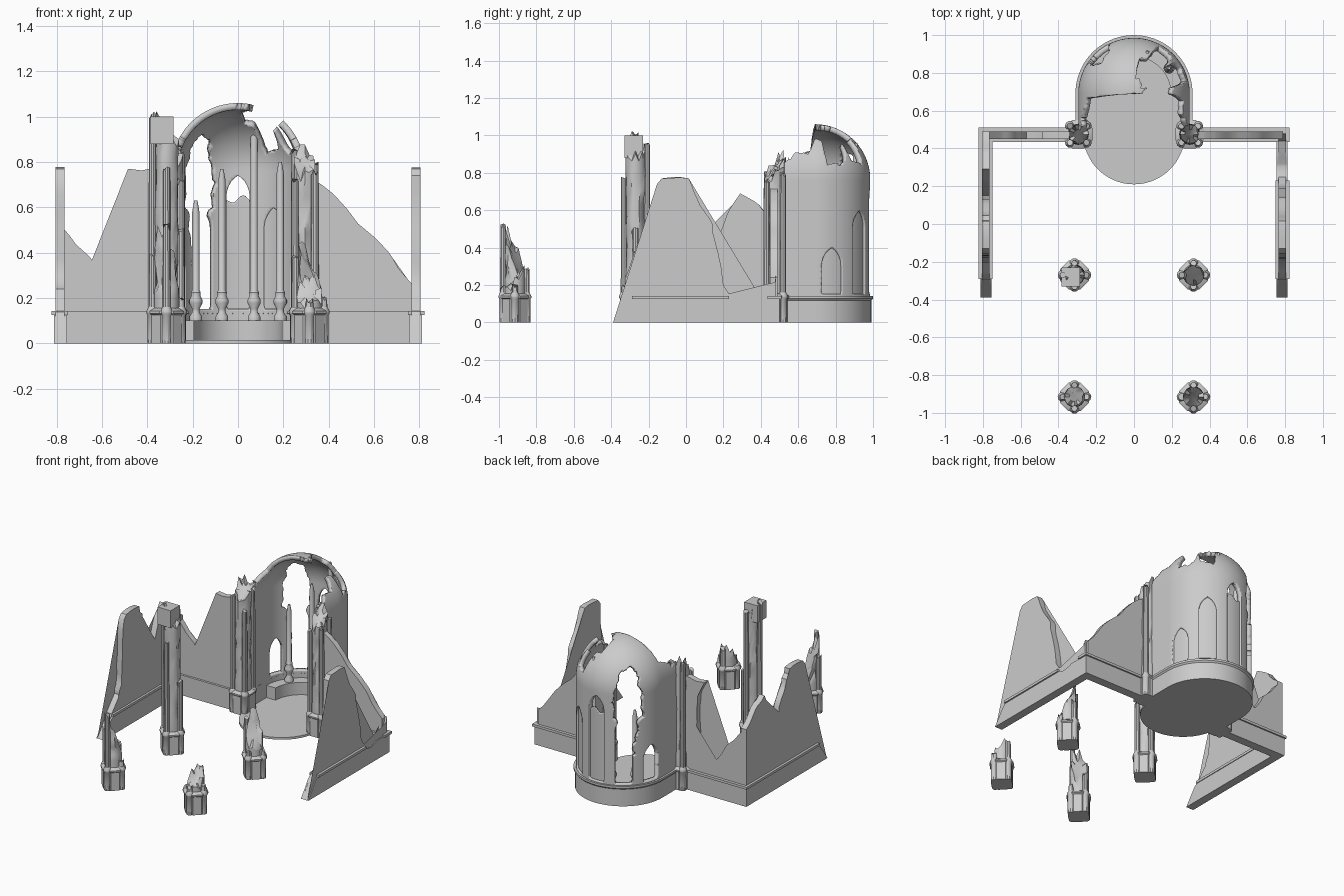
import bpy, bmesh, random
from math import pi, sin, cos, hypot, radians, degrees
from mathutils import Vector, noise

if "Cube" in bpy.data.objects:
    bpy.data.objects.remove(bpy.data.objects["Cube"])

random.seed(4)
R, CY, SPRING = 0.28, 0.69, 0.765       # apse radius, centre y, dome spring height
HALF = R * pi / 2
L = HALF + 0.2


def finish(bm, name, recalc=True):
    if recalc:
        bmesh.ops.recalc_face_normals(bm, faces=bm.faces)
    me = bpy.data.meshes.new(name)
    bm.to_mesh(me)
    bm.free()
    ob = bpy.data.objects.new(name, me)
    bpy.context.collection.objects.link(ob)
    return ob


def loft(bm, rings):
    """Closed solid through rings of points."""
    vs = [[bm.verts.new(p) for p in ring] for ring in rings]
    n = len(vs[0])
    for a, b in zip(vs, vs[1:]):
        for i in range(n):
            bm.faces.new((a[i], a[(i + 1) % n], b[(i + 1) % n], b[i]))
    bm.faces.new(vs[0][::-1])
    bm.faces.new(vs[-1])


def circle(x, y, r, z, n, turn=0.0):
    return [(x + r * cos(2 * pi * i / n + turn), y + r * sin(2 * pi * i / n + turn), z) for i in range(n)]


def lathe(bm, x, y, prof, n=16, turn=0.0):
    loft(bm, [circle(x, y, r, z, n, turn) for r, z in prof])


def lerp_table(tab, u):
    for (a, p), (b, q) in zip(tab, tab[1:]):
        if u <= b:
            return p + (q - p) * max(0, u - a) / (b - a)
    return tab[-1][1]


# ---------- walls with broken tops ----------
def rough(pts):
    out = [pts[0]]
    for a, b in zip(pts, pts[1:]):
        d = hypot(b[0] - a[0], b[1] - a[1])
        if d > 0.06:
            for k in (1, 2):
                out.append(tuple(a[j] + (b[j] - a[j]) * k / 3 + random.uniform(-.008, .008) for j in (0, 1)))
        out.append(b)
    return out


def slab(name, pts, along_x, lo, hi):
    bm = bmesh.new()
    loft(bm, [[(u, d, z) if along_x else (d, u, z) for u, z in pts] for d in (lo, hi)])
    bmesh.ops.triangulate(bm, faces=[f for f in bm.faces if len(f.verts) > 4])
    return finish(bm, name)


def rect(a, b, z0, z1):
    return [(a, z0), (b, z0), (b, z1), (a, z1)]


FRONT = [(-.39, 0), (-.31, .11), (-.22, .22), (-.185, .3), (-.17, .5), (-.155, .74), (-.13, .77),
         (.015, .77), (.05, .67), (.13, .55), (.15, .45)]
RIGHT_TOP = rough(FRONT + [(.2, .2), (.25, .12), (.32, .11), (.44, .16), (.48, .25)])
LEFT_TOP = rough(FRONT[:-1] + [(.15, .38), (.22, .58), (.29, .69), (.39, .63), (.49, .53)])
BACK_R = rough([(.29, .76), (.36, .70), (.42, .66), (.5, .56), (.6, .47), (.68, .38), (.79, .24)])
BACK_L = rough([(-.29, .77), (-.485, .77), (-.455, .72), (-.43, .63), (-.425, .45), (-.44, .3), (-.48, .23),
                (-.57, .24), (-.62, .32), (-.68, .40), (-.79, .53)])

for side, top, back, end in ((1, RIGHT_TOP, BACK_R, .23), (-1, LEFT_TOP, BACK_L, .51)):
    tag = "right" if side > 0 else "left"
    x = lambda a: side * a
    slab(tag + "_side_wall", top + [(top[-1][0], 0)], False, x(.765), x(.805))
    slab(tag + "_side_base", [(u, min(z, .13)) for u, z in top] + [(.5, .13), (.5, 0)], False, x(.755), x(.812))
    slab(tag + "_side_ledge", rect(-.29, end, .125, .142), False, x(.75), x(.822))
    slab(tag + "_back_wall", back + [(back[-1][0], 0), (back[0][0], 0)], True, .45, .49)
    slab(tag + "_back_base", rect(x(.3), x(.812), 0, .13), True, .44, .5)
    slab(tag + "_back_ledge", rect(x(.3), x(.822), .125, .142), True, .435, .51)


# ---------- ruined clustered columns ----------
def column(name, cx, cy, core, lean, shafts, turn=0.0):
    """core=(low, high) broken top, lean=direction of the high side, shafts=height of each attached shaft."""
    bm = bmesh.new()
    lathe(bm, cx, cy, [(.072, 0), (.072, .125), (.082, .132), (.082, .142), (.06, .155)], 8, pi / 8 + turn)
    n, rings = 16, 12
    lo, hi = core
    tops = [lo + (hi - lo) * (.5 + .5 * cos(2 * pi * i / n - lean)) + random.uniform(-.03, .03) for i in range(n)]
    loops = []
    for k in range(rings + 1):
        ring = []
        for i, (px, py, _) in enumerate(circle(0, 0, 1, 0, n)):
            z = .1 + (max(tops[i], .15) - .1) * k / rings
            r = .056 - .014 * abs(noise.noise(Vector((px + cx * 9, py + cy * 9, z * 9)))) * (2 if z > .25 else 0)
            ring.append((cx + r * px, cy + r * py, z))
        loops.append(ring)
    mid = (cx, cy, (lo + hi) / 2)
    loops.append([tuple(a + (b - a) * .5 for a, b in zip(p, mid)) for p in loops[-1]])
    loft(bm, loops)
    for k, h in enumerate(shafts):
        a = k * pi / 2 + turn
        sx, sy = cx + .062 * cos(a), cy + .062 * sin(a)
        lathe(bm, sx, sy, [(.022, 0), (.022, .125), (.027, .132), (.027, .142), (.018, .16)], 10)
        if h > .17:
            top = [(p[0], p[1], h + random.uniform(-.025, .01)) for p in circle(sx, sy, .016, 0, 10)]
            loft(bm, [circle(sx, sy, .018, .15, 10), top])
    finish(bm, name)


column("front_left_column", -.315, -.915, (.2, .5), -2.1, (.2, .29, .4, .52))
column("front_right_column", .315, -.915, (.16, .29), 1.6, (.2, .28, .17, .2))
column("middle_left_column", -.315, -.27, (.88, 1.0), 3.4, (.5, .95, 1.01, .78))
column("middle_right_column", .315, -.27, (.18, .42), 2.4, (.2, .3, .38, .2))
column("arch_left_column", -.295, .475, (.78, .9), 2.0, (.84, .88, .8, .72), pi / 4)
column("arch_right_column", .295, .475, (.74, .86), 1.5, (.8, .85, .72, .76), pi / 4)
slab("middle_left_capital", rect(-.385, -.285, .88, 1.0), True, -.33, -.23)


# ---------- apse shell: a flat sheet is cut to shape, then wrapped ----------
def wrap(s, t, rad):
    phi = min(pi / 2, max(0, (t - SPRING) / R))
    r, z = rad * cos(phi), min(t, SPRING) + rad * sin(phi)
    if abs(s) < HALF:
        return Vector((r * sin(s / R), CY + r * cos(s / R), z))
    return Vector((r if s > 0 else -r, CY - (abs(s) - HALF), z))


def window(s, t, bay, top, w=.054):
    ds, spring = abs(s - radians(bay) * R), top - w * 1.73
    f = w - ds if t < spring else 2 * w - hypot(ds + w, t - spring)
    return min(f, t - .152)


BAYS = ((0, .74), (36, .6), (72, .4), (-36, .6), (-72, .4))
BREAK = [(-131, .83), (-112, .87), (-95, .91), (-88, 1.3), (3, 1.3), (8, 1.02), (22, .98), (27, .85), (45, .86),
         (50, .95), (54, .85), (76, .84), (80, .98), (90, 1.0), (97, .88), (112, .9), (131, .82)]


def shell_cut(s, t):
    a, p = degrees(s / R), wrap(s, t, R)
    rag = .03 * noise.noise(Vector((s * 14, t * 14, 1))) + .012 * noise.noise(Vector((s * 45, t * 45, 2)))
    f = t - lerp_table(BREAK, a) + rag
    if abs(s) < HALF:
        f = min(f, p.x - (.06 - .5 * (p.y - CY)) + rag)
    width = 19 if t > .6 else 14
    hole = .1 * (1 - hypot((a + 42) / width, (t - .65) / .3)) + rag
    return max([f, hole] + [window(s, t, *b) for b in BAYS])


def pane_cut(s, t):
    rag = .04 * noise.noise(Vector((s * 18, t * 18, 5)))
    inside = max(window(s, t, b, h, .06) for b, h in BAYS[:3])
    return max(-inside, t - .63 + rag if s < .08 else -1)


def sheet(name, cut, rad, thick, t1):
    bm = bmesh.new()
    nu, nv = 110, int((t1 - .13) / .012)
    grid = [[bm.verts.new((-L + 2 * L * i / nu, .13 + (t1 - .13) * j / nv, 0)) for i in range(nu + 1)]
            for j in range(nv + 1)]
    for a, b in zip(grid, grid[1:]):
        for i in range(nu):
            bm.faces.new((a[i], a[i + 1], b[i + 1], b[i]))
    bmesh.ops.triangulate(bm, faces=bm.faces)
    val = {v: cut(v.co.x, v.co.y) or 1e-6 for v in bm.verts}
    rim = set()
    for e in list(bm.edges):
        a, b = e.verts
        if val[a] * val[b] < 0:
            rim.add(bmesh.utils.edge_split(e, a, val[a] / (val[a] - val[b]))[1])
    for f in list(bm.faces):
        two = [v for v in f.verts if v in rim]
        if len(two) == 2:
            bmesh.utils.face_split(f, two[0], two[1])
    dead = [f for f in bm.faces if any(v not in rim and val[v] > 0 for v in f.verts)]
    bmesh.ops.delete(bm, geom=dead, context='FACES')
    for v in bm.verts:
        v.co = wrap(v.co.x, v.co.y, rad)
    bmesh.ops.remove_doubles(bm, verts=bm.verts, dist=.0015)
    ob = finish(bm, name, False)
    mod = ob.modifiers.new("thickness", 'SOLIDIFY')
    mod.thickness, mod.offset = thick, 0


sheet("apse_wall_and_half_dome", shell_cut, R, .03, SPRING + HALF)
sheet("window_panes", pane_cut, .278, .01, .78)


# ---------- apse base, bench and floor ----------
def sweep(name, prof, straight):
    path = [radians(a) for a in range(-90, 91, 5)]
    bm = bmesh.new()
    rings = [[(r * sin(a), CY + r * cos(a), z) for r, z in prof] for a in path]
    if straight:
        rings = [[(-r, .5, z) for r, z in prof]] + rings + [[(r, .5, z) for r, z in prof]]
    loft(bm, rings)
    return finish(bm, name)


sweep("apse_base", [(.265, 0), (.265, .14), (.31, .142), (.31, .128), (.301, .118), (.301, 0)], True)
sweep("apse_bench", [(.195, 0), (.195, .1), (.27, .1), (.27, 0)], False)
bm = bmesh.new()
arc = [radians(a) for a in range(0, 181, 6)]
plan = [(.29 * cos(a), CY + .29 * sin(a)) for a in arc] + [(-.27 * cos(a), .48 - .27 * sin(a)) for a in arc]
loft(bm, [[(x, y, z) for x, y in plan] for z in (0, .015)])
finish(bm, "apse_floor")

# ---------- slender shafts standing on the bench ----------
for k, (ang, h) in enumerate(((-54, .63), (-18, .77), (18, .96), (54, .8))):
    bm = bmesh.new()
    a = radians(ang)
    lathe(bm, .23 * sin(a), CY + .23 * cos(a),
          [(.028, .1), (.028, .118), (.016, .138), (.016, .152), (.029, .178), (.029, .192), (.02, .21),
           (.022, .225), (.016, .235), (.016, h - .05), (.007, h)])
    finish(bm, f"bench_shaft_{k + 1}")

# ---------- shading ----------
for ob in bpy.data.objects:
    ob.select_set(True)
bpy.context.view_layer.objects.active = bpy.data.objects["apse_floor"]
bpy.ops.object.shade_smooth_by_angle(angle=radians(35))
